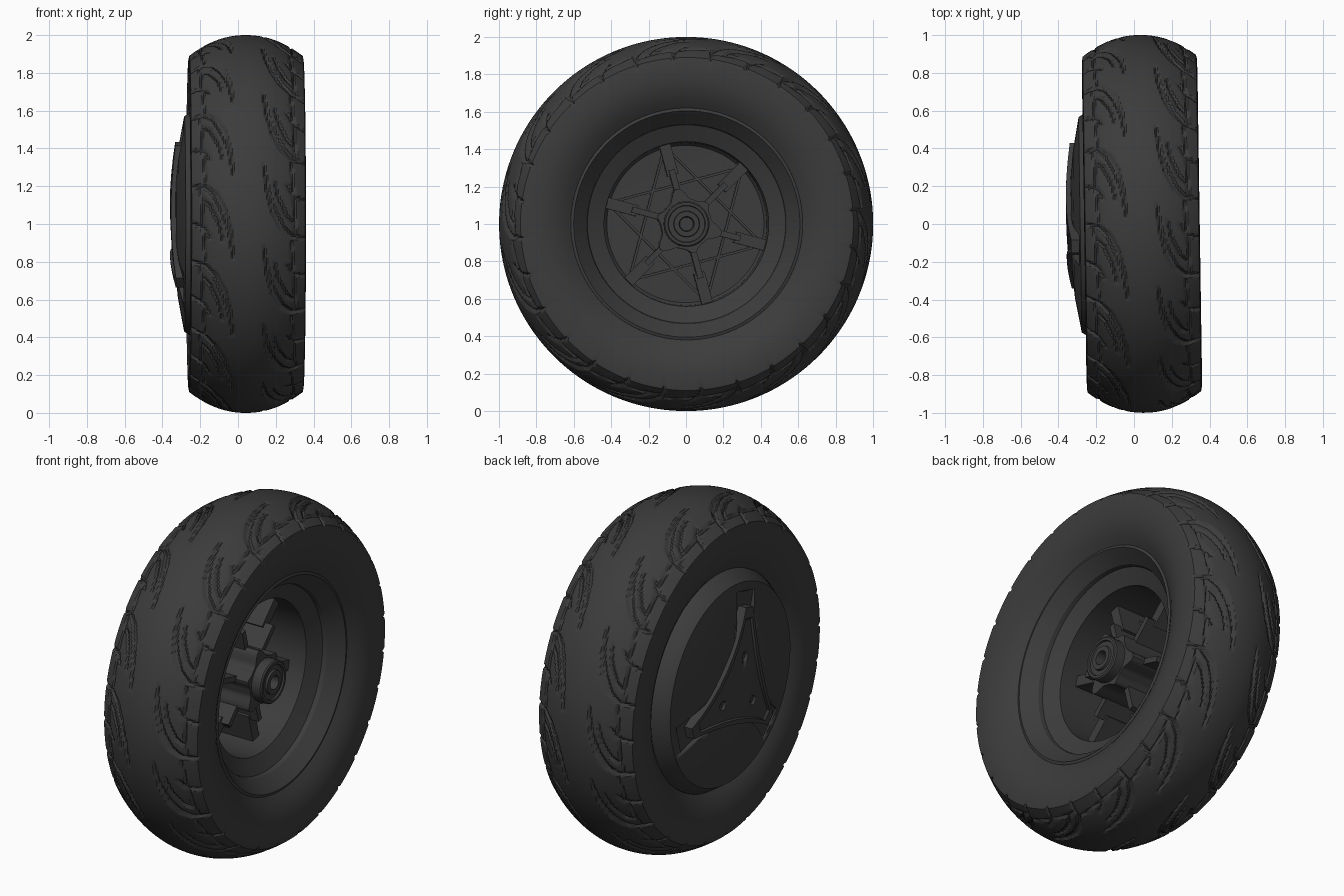
import bpy, bmesh, math
from mathutils import Matrix, Vector

if "Cube" in bpy.data.objects:
    bpy.data.objects.remove(bpy.data.objects["Cube"])

TURN = Matrix.Translation((0, 0, 1)) @ Matrix.Rotation(0.015, 4, 'Z')   # slight toe angle
MID = 0.042                                                            # tyre centre plane
ARMS = [math.radians(a) for a in (105, 225, 345)]

mat = bpy.data.materials.new("dark_rubber")
mat.diffuse_color = (0.045, 0.045, 0.045, 1)
mat.use_nodes = True
mat.node_tree.nodes["Principled BSDF"].inputs["Base Color"].default_value = mat.diffuse_color


def finish(name, bm, angle=30):
    bmesh.ops.remove_doubles(bm, verts=bm.verts, dist=1e-5)
    bmesh.ops.recalc_face_normals(bm, faces=bm.faces)
    bm.transform(TURN)
    me = bpy.data.meshes.new(name)
    bm.to_mesh(me)
    bm.free()
    me.materials.append(mat)
    ob = bpy.data.objects.new(name, me)
    bpy.context.collection.objects.link(ob)
    bpy.ops.object.select_all(action='DESELECT')
    ob.select_set(True)
    bpy.context.view_layer.objects.active = ob
    bpy.ops.object.shade_smooth_by_angle(angle=math.radians(angle))
    return ob


def loft(bm, rings, closed=False):
    """Skin a list of equal-length rings of points."""
    vr = [[bm.verts.new(p) for p in ring] for ring in rings]
    pairs = list(zip(vr, vr[1:])) + ([(vr[-1], vr[0])] if closed else [])
    n = len(vr[0])
    for a, b in pairs:
        for i in range(n):
            j = (i + 1) % n
            bm.faces.new((a[i], a[j], b[j], b[i]))
    return vr


def revolve(name, profile, seg=96, closed=False):
    bm = bmesh.new()
    loft(bm, [[(x, r * math.cos(i * math.tau / seg), r * math.sin(i * math.tau / seg))
               for i in range(seg)] for x, r in profile], closed)
    bmesh.ops.dissolve_degenerate(bm, dist=1e-6, edges=bm.edges)
    return finish(name, bm)


def prism(name, pts, x0, x1, x2=None):
    """Extrude a (y, z) outline along x."""
    bm = bmesh.new()
    vr = loft(bm, [[(x, y, z) for y, z in pts] for x in (x0, x1)])
    bm.faces.new(vr[0])
    bm.faces.new(vr[1])
    return finish(name, bm)


def bar(a, r0, r1, hw):
    """Radial bar outline at angle a."""
    c, s = math.cos(a), math.sin(a)
    return [(r * c - t * s, r * s + t * c) for r, t in ((r0, -hw), (r1, -hw), (r1, hw), (r0, hw))]


def cut(ob, cutter):
    m = ob.modifiers.new("cut", 'BOOLEAN')
    m.operation, m.object, m.solver = 'DIFFERENCE', cutter, 'EXACT'
    cutter.hide_render = True
    cutter.hide_set(True)


# --- Tyre with curved tread grooves (one repeat cell computed, then repeated) ---
REPEAT, CELL, ROWS = 14, 44, 64
PITCH = math.tau / REPEAT
# grooves: points (u across, s around, half width)
GROOVES = [
    [(.08, .42, .003), (.10, .27, .009), (.135, .15, .014), (.175, .07, .013), (.225, .02, .010), (.32, 0, .008)],
    [(.135, .33, .003), (.16, .22, .006), (.20, .13, .007), (.24, .09, .006)],
    [(.225, .44, .004), (.24, .25, .005), (.25, .02, .005)],
    [(.20, .31, .004), (.235, .25, .008), (.32, .22, .008)],
]


def groove_depth(u, s):
    if u > 0:
        s += 0.09
    else:
        u, s = -u, 0.23 - s
    s %= PITCH
    best = 0
    for line in GROOVES:
        for (u0, s0, w0), (u1, s1, w1) in zip(line, line[1:]):
            du, ds = u1 - u0, s1 - s0
            for k in (-PITCH, 0, PITCH):
                t = ((u - u0) * du + (s + k - s0) * ds) / (du * du + ds * ds)
                t = min(1, max(0, t))
                d = math.hypot(u - u0 - t * du, s + k - s0 - t * ds)
                best = max(best, min(1, (w0 + t * (w1 - w0) - d) / .008 + .5))
    return 0.015 * best


side = [(.304, .87), (.306, .80), (.30, .75), (.285, .70), (.262, .655), (.238, .62), (.20, .61)]
rings = []
N = REPEAT * CELL


def ring(x, radii):
    k = len(radii)
    return [(x, -radii[i % k] * math.cos(i * math.tau / N), radii[i % k] * math.sin(i * math.tau / N))
            for i in range(N)]


for u, r in reversed(side):
    rings.append(ring(MID - u, [r]))
for j in range(ROWS + 1):
    u = -.3 + .6 * j / ROWS
    base = 1 - .11 * (abs(u) / .3) ** 2.1
    rings.append(ring(MID + u, [base - groove_depth(u, c * PITCH / CELL) for c in range(CELL)]))
for u, r in side:
    rings.append(ring(MID + u, [r]))
tyre_bm = bmesh.new()
loft(tyre_bm, rings, closed=True)
finish("tyre", tyre_bm, 28)

# --- Rim: domed outer cap, barrel and stepped inner well ---
rim = revolve("rim", [(-.335, 0), (-.332, .25), (-.318, .39), (-.285, .57), (-.21, .62), (-.17, .625),
                      (.25, .625), (.28, .62), (.285, .605), (.21, .535), (.185, .53), (.14, .44),
                      (-.22, .435), (-.24, .42), (-.245, 0)])
for i, a in enumerate(ARMS):
    cut(rim, prism(f"notch_cutter_{i}", bar(a, .25, .52, .085), -.5, -.285))

# --- Triangular cover plate: concave edges, raised border, three bolt holes ---
outline = []
for a in ARMS:
    c0 = Vector(bar(a, .0, .44, .035)[2])
    c1 = Vector(bar(a + math.tau / 3, .0, .44, .035)[1])
    inward = -Vector((math.cos(a + math.pi / 3), math.sin(a + math.pi / 3)))
    for k in range(9):
        t = k / 8
        outline.append(c0.lerp(c1, t) + inward * .05 * 4 * t * (1 - t))


def plate_ring(f, sink=0.0, x=None):
    return [(x if x is not None else -.364 + .03 * ((p * f).length / .44) ** 2 + sink, p.x * f, p.y * f)
            for p in outline]


bm = bmesh.new()
vr = loft(bm, [plate_ring(1, x=-.27), plate_ring(1), plate_ring(.87), plate_ring(.84, .012),
               plate_ring(.5, .010), plate_ring(.2, .008)])
bm.faces.new(vr[0])
bm.faces.new(vr[-1])
plate = finish("cover_plate", bm)
for i, a in enumerate(ARMS):
    cx, cz = .17 * math.cos(a), .17 * math.sin(a)
    hole = [(cx + .026 * math.cos(k * math.tau / 20), cz + .026 * math.sin(k * math.tau / 20)) for k in range(20)]
    cut(plate, prism(f"bolt_cutter_{i}", hole, -.5, -.33))

# --- Hub: lobed post, bearing rings ---
lobes = []
for k in range(96):
    a = k * math.tau / 96
    big, small = math.cos(3 * (a - ARMS[0])), -math.cos(3 * (a - ARMS[0]))
    r = .135 + .06 * max(0, big) ** 3 + .025 * max(0, small) ** 6
    lobes.append((r * math.cos(a), r * math.sin(a)))
prism("hub_post", lobes, -.25, .17)
revolve("hub_bearing", [(.15, .122), (.225, .122), (.232, .115), (.232, .10), (.222, .097), (.222, .07),
                        (.235, .067), (.235, .04), (.18, .036), (.18, 0), (.15, 0)], 48)

# --- Spokes and the two crossed triangles of ribs on the well floor ---
for i in range(6):
    a = ARMS[0] + i * math.pi / 3
    prism(f"spoke_{i}", bar(a, .1, .30, .016), -.25, .09)
    prism(f"spoke_block_{i}", bar(a, .27, .437, .03), -.25, .04)
    b = a + math.tau / 3
    p = Vector((math.cos(a), math.sin(a))) * .43
    q = Vector((math.cos(b), math.sin(b))) * .43
    n = (q - p).orthogonal().normalized() * .007
    prism(f"rib_{i}", [p + n, q + n, q - n, p - n], -.25, -.10)
